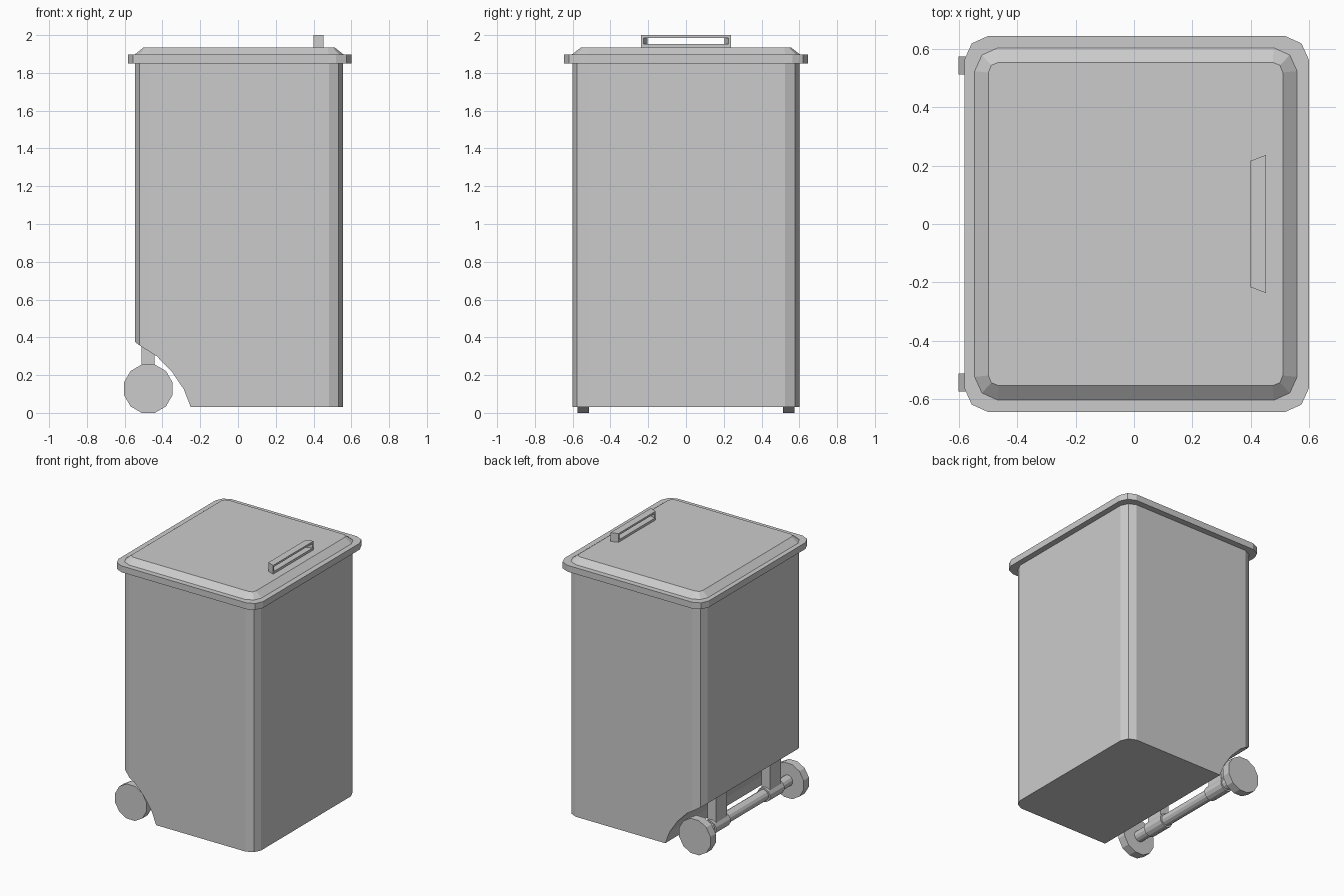
import bpy, bmesh, math

if "Cube" in bpy.data.objects:
    bpy.data.objects.remove(bpy.data.objects["Cube"])


def finish(bm, name):
    bmesh.ops.recalc_face_normals(bm, faces=bm.faces)
    mesh = bpy.data.meshes.new(name)
    bm.to_mesh(mesh)
    bm.free()
    obj = bpy.data.objects.new(name, mesh)
    bpy.context.collection.objects.link(obj)
    return obj


def loft(name, rings, cap=True, close=False):
    bm = bmesh.new()
    loops = [[bm.verts.new(p) for p in r] for r in rings]
    pairs = list(zip(loops, loops[1:]))
    if close:
        pairs.append((loops[-1], loops[0]))
    for a, b in pairs:
        n = len(a)
        for i in range(n):
            j = (i + 1) % n
            bm.faces.new((a[i], a[j], b[j], b[i]))
    if cap:
        bm.faces.new(loops[0])
        bm.faces.new(loops[-1])
    return finish(bm, name)


def rounded_rect(x0, x1, y, z, a, b):
    # rectangle with two-facet corners
    return [(x1 - a, -y, z), (x1 - b, -y + b, z), (x1, -y + a, z),
            (x1, y - a, z), (x1 - b, y - b, z), (x1 - a, y, z),
            (x0 + a, y, z), (x0 + b, y - b, z), (x0, y - a, z),
            (x0, -y + a, z), (x0 + b, -y + b, z), (x0 + a, -y, z)]


def rod(name, stations, x, z, n=12):
    # turned shape along y; stations are (y, radius)
    def ring(y, r):
        return [(x + r * math.cos((i + .5) * 2 * math.pi / n), y,
                 z + r * math.sin((i + .5) * 2 * math.pi / n)) for i in range(n)]
    return loft(name, [ring(y, r) for y, r in stations])


# body with the wheel recess cut through the lower back edge
body = loft("bin_body", [rounded_rect(-0.545, 0.557, 0.60, z, 0.075, 0.024)
                         for z in (0.03, 1.87)])
recess = [(-0.80, -0.1), (-0.23, -0.1), (-0.25, 0.03), (-0.287, 0.125), (-0.35, 0.218),
          (-0.43, 0.30), (-0.525, 0.36), (-0.545, 0.375), (-0.80, 0.45)]
cutter = loft("recess_cutter", [[(x, y, z) for x, z in recess] for y in (-1, 1)])
cutter.hide_render = True
mod = body.modifiers.new("recess", 'BOOLEAN')
mod.operation = 'DIFFERENCE'
mod.solver = 'EXACT'
mod.object = cutter
bpy.context.view_layer.objects.active = body
bpy.ops.object.modifier_apply(modifier=mod.name)
bpy.data.objects.remove(cutter)

# lid: overhanging rim and raised bevelled panel
loft("lid", [rounded_rect(-0.582, 0.60, 0.645, 1.85, 0.08, 0.025),
             rounded_rect(-0.582, 0.60, 0.645, 1.897, 0.08, 0.025),
             rounded_rect(-0.547, 0.56, 0.605, 1.897, 0.08, 0.025),
             rounded_rect(-0.50, 0.511, 0.555, 1.935, 0.035, 0.01)])


# handle: tapered rectangular frame on the lid
def frame(x, y, z0, z1):
    return [(x, -y, z0), (x, y, z0), (x, y, z1), (x, -y, z1)]


loft("lid_handle", [frame(0.40, 0.217, 1.933, 2.0), frame(0.453, 0.237, 1.933, 2.0),
                    frame(0.453, 0.225, 1.952, 1.986), frame(0.40, 0.205, 1.952, 1.986)],
     cap=False, close=True)

# axle with collars
WX, WZ = -0.475, 0.13
half = [(0.23, 0.04), (0.23, 0.052), (0.40, 0.052), (0.40, 0.04), (0.53, 0.04)]
rod("axle", [(-y, r) for y, r in reversed(half)] + half, WX, WZ)

# wheels and axle struts on both sides
for side, s in (("left", 1), ("right", -1)):
    rod("wheel_" + side, [(s * 0.513, 0.1325), (s * 0.575, 0.1325)], WX, WZ - 0.002)
    loft("axle_strut_" + side,
         [[(-0.512, s * 0.25, z), (-0.443, s * 0.25, z),
           (-0.443, s * 0.38, z), (-0.512, s * 0.38, z)] for z in (0.13, 0.37)])
